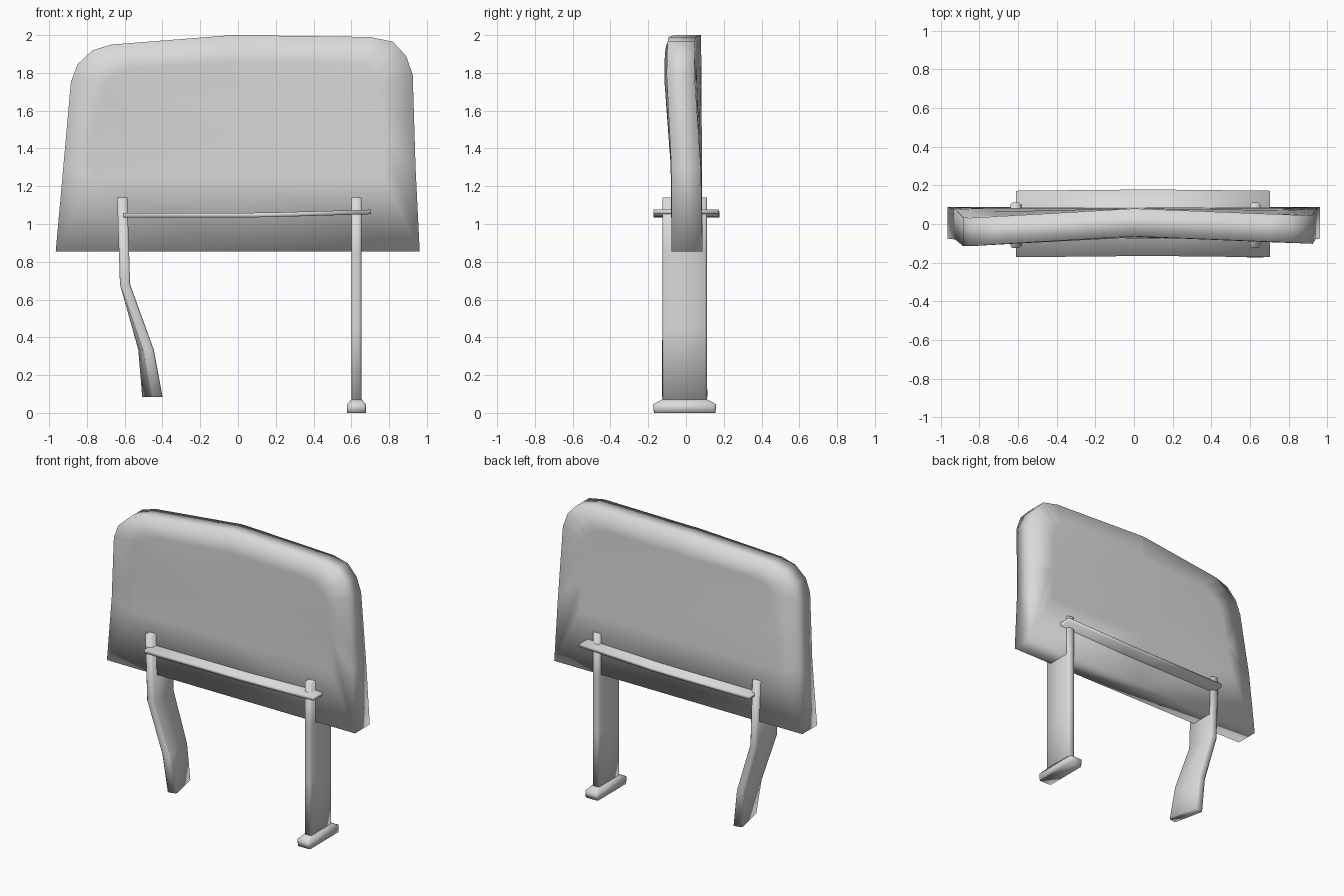
import bpy, bmesh, math
from mathutils import Vector, Matrix

cube = bpy.data.objects.get("Cube")
if cube:
    bpy.data.objects.remove(cube, do_unlink=True)

grey = bpy.data.materials.new("light grey")
grey.use_nodes = True
color = (0.7, 0.7, 0.7, 1)
grey.diffuse_color = color
grey.node_tree.nodes["Principled BSDF"].inputs["Base Color"].default_value = color


def finish(bm, name):
    """Turn a bmesh into a smooth shaded object."""
    bmesh.ops.recalc_face_normals(bm, faces=bm.faces[:])
    for f in bm.faces:
        f.smooth = True
    mesh = bpy.data.meshes.new(name)
    bm.to_mesh(mesh)
    bm.free()
    mesh.materials.append(grey)
    ob = bpy.data.objects.new(name, mesh)
    bpy.context.collection.objects.link(ob)
    return ob


def bridge(bm, a, b):
    n = len(a)
    for i in range(n):
        bm.faces.new((a[i], a[(i + 1) % n], b[(i + 1) % n], b[i]))


def loft(name, sections):
    """Skin rings of points and cap both ends."""
    bm = bmesh.new()
    rings = [[bm.verts.new(p) for p in s] for s in sections]
    for a, b in zip(rings, rings[1:]):
        bridge(bm, a, b)
    bm.faces.new(rings[0])
    bm.faces.new(rings[-1])
    return finish(bm, name)


def section(x, z, width, depth, twist=0.0, chamfer=0.01):
    """Horizontal rectangle with cut corners."""
    w, d, c = width / 2, depth / 2, chamfer
    pts = [(w, c - d), (w, d - c), (w - c, d), (c - w, d),
           (-w, d - c), (-w, c - d), (c - w, -d), (w - c, -d)]
    turn = Matrix.Rotation(math.radians(twist), 3, 'Z')
    return [turn @ Vector((px, py, 0)) + Vector((x, -0.007, z)) for px, py in pts]


# Warped slab: outline, inset ring on both faces, then bent
BOTTOM, TOP = 0.855, 2.0
outline = [(-.965, BOTTOM), (-.925, 1.3), (-.885, 1.75), (-.85, 1.845), (-.77, 1.92),
           (-.67, 1.95), (-.03, TOP), (.7, 1.99), (.82, 1.965), (.89, 1.89),
           (.925, 1.79), (.94, 1.3), (.962, BOTTOM)]
bm = bmesh.new()
rims = []
for side in (-1, 1):
    rim = [bm.verts.new((x, side, z)) for x, z in outline]
    inner = [bm.verts.new((x * 0.8, side, 1.25 + (z - BOTTOM) * 0.53)) for x, z in outline]
    bridge(bm, rim, inner)
    bm.faces.new(inner)
    rims.append(rim)
bridge(bm, *rims)
for spot, normal in (((0, 0, 0), (1, 0, 0)), ((0, 0, 1.45), (0, 0, 1))):
    bmesh.ops.bisect_plane(bm, geom=bm.verts[:] + bm.edges[:] + bm.faces[:],
                           plane_co=spot, plane_no=normal, dist=0.0001)
for v in bm.verts:
    x, side, z = v.co
    rise = (z - BOTTOM) / (TOP - BOTTOM)
    curl = min(max((z - 1.2) / 0.6, 0), 1) * abs(x) * (0.058 if x < 0 else 0.04)
    v.co.y = (0.088 - 0.008 * rise if side > 0 else -0.076 + 0.012 * rise) - curl
finish(bm, "slab")

# Straight post and its flared foot
loft("straight_post", [section(.627, z, .054, .235) for z in (.04, .45, .85, 1.14)])
loft("post_foot", [section(.627, 0, .1, .325), section(.627, .045, .1, .335),
                   section(.627, .072, .054, .235)])

# Bent, twisted post
loft("bent_post", [section(-.453, .083, .065, .235, 12),
                   section(-.487, .335, .06, .235, 6),
                   section(-.598, .68, .054, .235),
                   section(-.613, 1.14, .054, .235)])

# Thin plank running through both posts
loft("cross_plank", [[(x, y + s, z + h) for y, h in
                      ((-.172, -.012), (.172, -.012), (.172, .012), (-.172, .012))]
                     for x, z, s in ((-.61, 1.047, 0), (0, 1.047, .006),
                                     (.15, 1.048, .006), (.705, 1.064, 0))])
